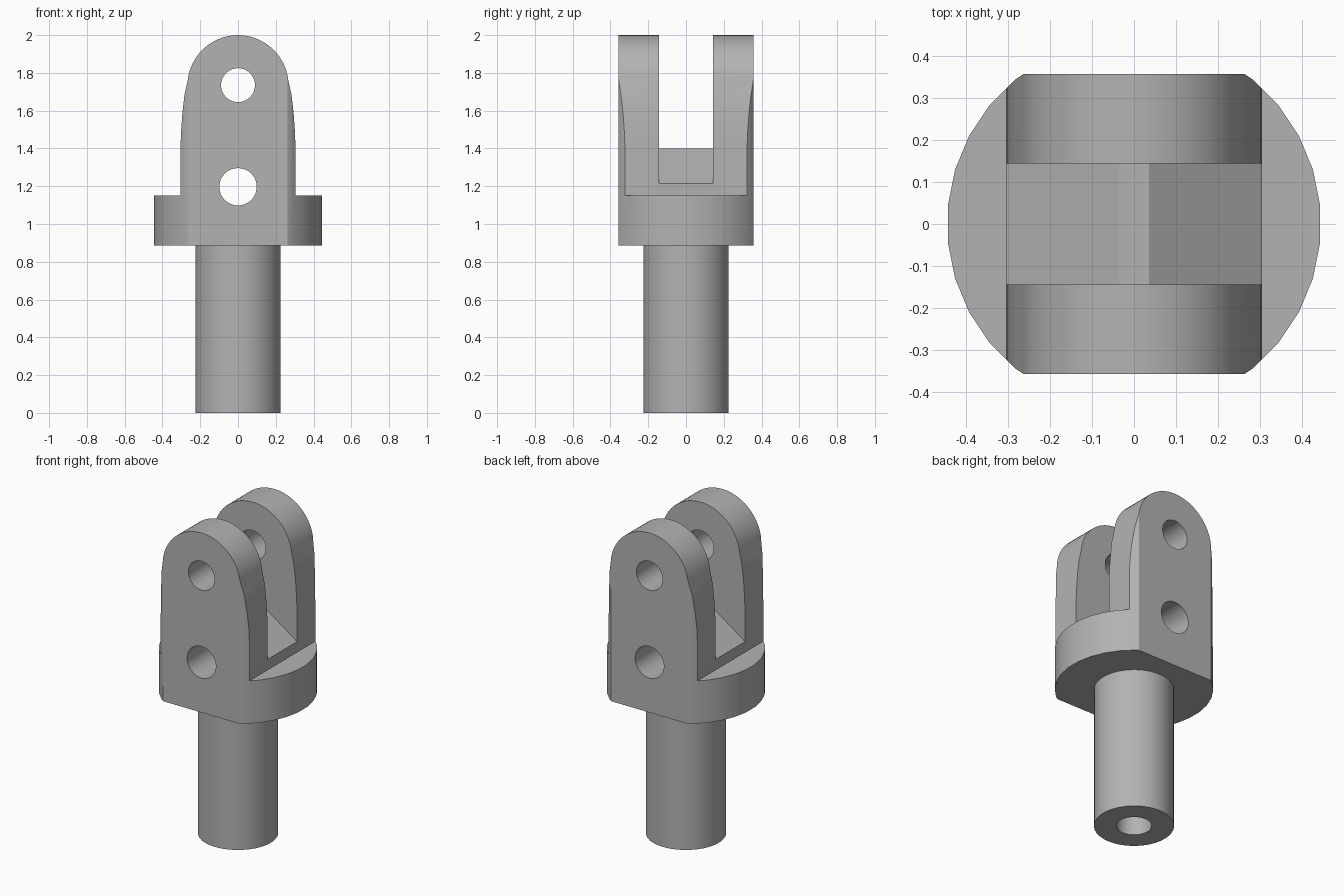
import bpy, bmesh, math
from mathutils import Matrix

cube = bpy.data.objects.get("Cube")
if cube:
    bpy.data.objects.remove(cube, do_unlink=True)

steel = bpy.data.materials.new("plain grey steel")
steel.use_nodes = True
GREY = (0.45, 0.45, 0.45, 1)
steel.diffuse_color = GREY
steel.node_tree.nodes["Principled BSDF"].inputs["Base Color"].default_value = GREY


def add_object(name, bm):
    bmesh.ops.recalc_face_normals(bm, faces=bm.faces)
    mesh = bpy.data.meshes.new(name)
    bm.to_mesh(mesh)
    bm.free()
    mesh.materials.append(steel)
    ob = bpy.data.objects.new(name, mesh)
    bpy.context.collection.objects.link(ob)
    return ob


def cylinder(name, r, z0, z1, sides=32):
    bm = bmesh.new()
    turn = Matrix.Rotation(math.pi / sides, 4, 'Z')
    bmesh.ops.create_cone(bm, cap_ends=True, segments=sides, radius1=r, radius2=r,
                          depth=z1 - z0,
                          matrix=Matrix.Translation((0, 0, (z0 + z1) / 2)) @ turn)
    return add_object(name, bm)


def prism(name, outline, half):
    """Extrude an x-z outline from y = -half to y = half."""
    bm = bmesh.new()
    face = bm.faces.new([bm.verts.new((x, -half, z)) for x, z in outline])
    out = bmesh.ops.extrude_face_region(bm, geom=[face])
    moved = [v for v in out["geom"] if isinstance(v, bmesh.types.BMVert)]
    bmesh.ops.translate(bm, verts=moved, vec=(0, 2 * half, 0))
    return add_object(name, bm)


def combine(ob, tool, operation):
    mod = ob.modifiers.new("cut", 'BOOLEAN')
    mod.operation, mod.object, mod.solver = operation, tool, 'EXACT'
    bpy.context.view_layer.objects.active = ob
    bpy.ops.object.modifier_apply(modifier=mod.name)
    bpy.data.objects.remove(tool, do_unlink=True)


def mirrored(right):
    return right + [(-x, z) for x, z in reversed(right) if x > 1e-6]


def circle(r, z, sides=32):
    return [(r * math.cos(a), z + r * math.sin(a))
            for a in (2 * math.pi * i / sides for i in range(sides))]


FLAT = 0.358          # half depth across the flats
BASE, SHOULDER = 0.885, 1.15

# Silhouette: wide flange, tapering cheeks and round top
sides = [(0.5, BASE), (0.5, SHOULDER), (0.305, SHOULDER), (0.305, 1.38),
         (0.302, 1.48), (0.295, 1.58), (0.284, 1.68)]
crown = [(0.268 * math.cos(a), 1.732 + 0.268 * math.sin(a))
         for a in (math.radians(d) for d in range(6, 91, 7))]
body = prism("clevis_fork", mirrored(sides + crown), FLAT)
combine(body, cylinder("round_stock", 0.446, 0.8, 2.1), 'INTERSECT')

# Slot between the cheeks, leaving a ridge with sloping sides
slot = mirrored([(0.036, 1.40), (0.305, 1.215), (0.6, 1.215), (0.6, 2.2)])
combine(body, prism("slot_cutter", slot, 0.144), 'DIFFERENCE')

# Cross holes through both cheeks
for r, z in ((0.09, 1.735), (0.099, 1.197)):
    combine(body, prism("pin_cutter", circle(r, z), 0.6), 'DIFFERENCE')

# Shank with a bore in its lower end
shank = cylinder("shank", 0.226, 0, BASE)
combine(shank, cylinder("bore_cutter", 0.1, -0.1, 0.8), 'DIFFERENCE')

for ob in (body, shank):
    bpy.ops.object.select_all(action='DESELECT')
    ob.select_set(True)
    bpy.context.view_layer.objects.active = ob
    bpy.ops.object.shade_smooth_by_angle(angle=math.radians(25))
